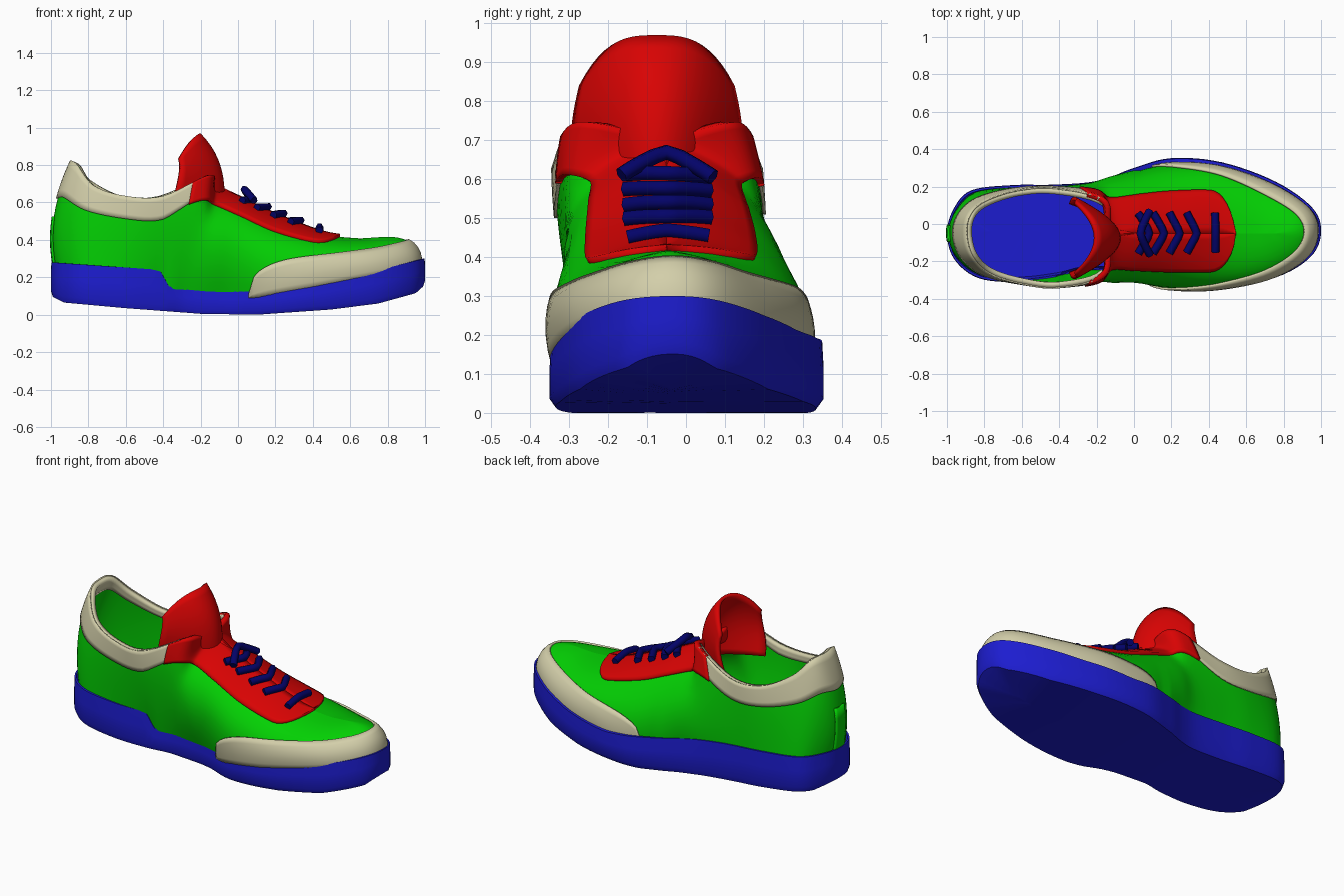
import bpy, math
from mathutils import Vector

cube = bpy.data.objects.get("Cube")
if cube:
    bpy.data.objects.remove(cube)


def material(name, rgb):
    m = bpy.data.materials.new(name)
    m.use_nodes = True
    m.diffuse_color = (*rgb, 1)
    m.node_tree.nodes["Principled BSDF"].inputs["Base Color"].default_value = (*rgb, 1)
    return m


GREEN = material("green_fabric", (0.001, 0.63, 0.001))
RED = material("red_leather", (0.69, 0.001, 0.001))
BLUE = material("blue_rubber", (0.012, 0.012, 0.63))
BEIGE = material("beige_suede", (0.65, 0.62, 0.4))
NAVY = material("navy_cord", (0.001, 0.001, 0.14))

# Guide curves around the shoe: heel, along -y to the toe, back along +y
OUTLINE = [(-1, -.05), (-.96, -.19), (-.83, -.29), (-.62, -.31), (-.42, -.285), (-.28, -.25),
           (-.13, -.25), (0, -.27), (.2, -.34), (.45, -.345), (.76, -.285), (.945, -.175), (1, -.045),
           (.955, .085), (.76, .225), (.47, .33), (.2, .352), (0, .3), (-.13, .25), (-.25, .222),
           (-.45, .21), (-.65, .208), (-.87, .18), (-.965, .08)]
SHOULDER = [(-.985, -.05, .52), (-.945, -.17, .53), (-.82, -.27, .48), (-.6, -.315, .44),
            (-.4, -.32, .42), (-.22, -.31, .47), (-.12, -.3, .48), (0, -.295, .45),
            (.2, -.305, .38), (.45, -.3, .34), (.7, -.25, .345), (.87, -.155, .37), (.925, -.04, .385),
            (.87, .065, .375), (.68, .165, .35), (.45, .235, .35), (.2, .24, .39), (0, .22, .45),
            (-.13, .21, .48), (-.24, .205, .47), (-.45, .2, .43), (-.65, .19, .45),
            (-.85, .145, .49), (-.95, .06, .53)]
RIM = [(-.89, -.05, .82), (-.86, -.17, .805), (-.77, -.26, .69), (-.6, -.315, .635),
       (-.4, -.335, .635), (-.16, -.265, .745), (-.13, -.05, .69), (.02, -.05, .615),
       (.2, -.05, .53), (.45, -.05, .435), (.62, -.05, .41), (.72, -.05, .412), (.76, -.05, .415),
       (.72, -.05, .412), (.62, -.05, .41), (.45, -.05, .435), (.2, -.05, .53), (.02, -.05, .615),
       (-.13, -.05, .69), (-.16, .12, .745), (-.42, .185, .635), (-.62, .175, .635),
       (-.79, .12, .72), (-.87, .05, .81)]
N = len(OUTLINE)


def around(points, u):
    """Smooth closed curve through the guide points."""
    i = math.floor(u)
    t = u - i
    a, b, c, d = (Vector(points[(i + k) % N]) for k in (-1, 0, 1, 2))
    m, n = (c - a) / 2, (d - b) / 2
    return b + m * t + (3 * (c - b) - 2 * m - n) * t * t + (2 * (b - c) + m + n) * t ** 3


def ramp(x, points):
    """Straight-line interpolation between points."""
    if x <= points[0][0]:
        return points[0][1]
    for (x0, y0), (x1, y1) in zip(points, points[1:]):
        if x <= x1:
            return y0 + (y1 - y0) * (x - x0) / (x1 - x0)
    return points[-1][1]


def sole_top(x, u):
    if u % N < N / 2:
        return ramp(x, [(-1, .28), (-.42, .24), (-.37, .15), (.1, .13), (.4, .175), (.8, .25), (1, .3)])
    return ramp(x, [(-1, .28), (-.4, .24), (0, .2), (.3, .18), (.6, .21), (.8, .25), (1, .3)])


def sole_bottom(x):
    return ramp(x, [(-1, .1), (-.93, .065), (-.6, .035), (-.2, .005), (.1, 0), (.5, .028), (.75, .06), (.95, .115), (1, .16)])


def shell(u, v):
    """Point on the upper: v runs from the sole to the rim or ridge."""
    o = around(OUTLINE, u)
    inset = .91 if o.y > 0 and o.x > 0 else .95
    base = Vector((o.x * .975, -.03 + (o.y + .03) * inset, sole_top(o.x, u) - .04))
    return (base * (2 * v - 1) * (v - 1) + around(SHOULDER, u) * 4 * v * (1 - v)
            + around(RIM, u) * v * (2 * v - 1))


def raised(u, v, lift):
    e = .02
    w = min(v, .97)
    n = (shell(u + e, w) - shell(u - e, w)).cross(shell(u, w + e) - shell(u, w - e))
    if v == 1 and 6 <= u <= N - 6:
        n.y = 0  # both halves meet on the ridge
    return shell(u, v) + n.normalized() * lift


def grid(name, func, cols, rows, mat, closed=False, thick=0):
    """Mesh surface from func(s, t) with s and t in 0..1."""
    verts = [func(i / cols, j / rows) for i in range(cols + (not closed)) for j in range(rows + 1)]
    step, count = rows + 1, len(verts)
    faces = [[(i * step + j) % count, ((i + 1) * step + j) % count,
              ((i + 1) * step + j + 1) % count, (i * step + j + 1) % count]
             for i in range(cols) for j in range(rows)]
    mesh = bpy.data.meshes.new(name)
    mesh.from_pydata(verts, [], faces)
    mesh.materials.append(mat)
    obj = bpy.data.objects.new(name, mesh)
    bpy.context.collection.objects.link(obj)
    if thick:
        mod = obj.modifiers.new("thickness", "SOLIDIFY")
        mod.thickness = thick
        mod.offset = -1
    bpy.ops.object.select_all(action="DESELECT")
    obj.select_set(True)
    bpy.context.view_layer.objects.active = obj
    bpy.ops.object.shade_smooth_by_angle(angle=math.radians(40))


def patch(name, u0, u1, low, high, lift, mat, cols, rows, thick):
    """Panel laid on the upper between two v limits."""
    def func(s, t):
        bottom, top = low(s), high(s)
        return raised(u0 + (u1 - u0) * s, top if t == 1 else bottom + (top - bottom) * t, lift)
    grid(name, func, cols, rows, mat, thick=thick)


# Sole: bottom spine, rounded lower edge, side wall, insole
def sole_point(s, t):
    u = s * N
    o = around(OUTLINE, u)
    shrink, level = [(0, 0), (.5, 0), (.95, 0), (1, .15), (1, .6), (.99, 1), (.95, 1), (.9, .75), (0, .75)][round(t * 8)]
    spine = Vector((o.x * .8, -.04))
    p = spine.lerp(o, shrink)
    low = sole_bottom(p.x)
    top = sole_top(o.x, u) if level > .8 or shrink == 1 else .25
    return Vector((p.x, p.y, low + (top - low) * level))


grid("sole", sole_point, N * 6, 8, BLUE, closed=True)

# Upper and its panels
grid("upper", lambda s, t: shell(s * N, t), N * 5, 12, GREEN, closed=True)
patch("collar", 19, 29, lambda s: .67 + .15 * abs(2 * s - 1) ** 6, lambda s: 1, .009, BEIGE, 60, 5, .008)
patch("collar_lining", 19, 29, lambda s: .87, lambda s: 1, .002, BEIGE, 60, 3, .028)
patch("toe_guard", 7.35, 16.5, lambda s: 0,
      lambda s: .03 + .54 * max(0, math.sin(math.pi * s)) ** .5, .011, BEIGE, 64, 5, .012)
patch("heel_tab", -.35, .35, lambda s: 0, lambda s: .5, .012, GREEN, 6, 5, .012)


def throat_edge(s):
    return .65 + .1 * (1 - s) ** 2 + .35 * max(0, (s - .86) / .14) ** 2


patch("throat_panel_right", 4.6, 9.5, throat_edge, lambda s: 1, .016, RED, 50, 8, .03)
patch("throat_panel_left", 14.5, 19.4, lambda s: throat_edge(1 - s), lambda s: 1, .016, RED, 50, 8, .03)


# Tongue: curled flap with a rounded top
def tongue_point(s, t):
    a = 2 * s - 1
    width = .2 + .02 * math.sin(math.pi * t)
    x = -.07 - .13 * t ** 3 - .27 * a * a * (1 - .58 * t * t)
    return Vector((x, -.075 + a * width, .57 + t * (.4 - .13 * abs(a) ** 3)))


grid("tongue", tongue_point, 24, 12, RED, thick=.02)


# Laces: cords that follow the throat, bent forward in the middle
def lace(name, u, bend, lift):
    path = []
    for k in range(-6, 7):
        f = abs(k) / 6
        w = u + bend * (1 - f)
        path.append(raised(w if k < 0 else N - w, 1 - .14 * f, lift))
    curve = bpy.data.curves.new(name, "CURVE")
    curve.dimensions = "3D"
    curve.bevel_depth = .021
    curve.bevel_resolution = 1
    curve.use_fill_caps = True
    curve.materials.append(NAVY)
    spline = curve.splines.new("POLY")
    spline.points.add(len(path) - 1)
    for point, co in zip(spline.points, path):
        point.co = (*co, 1)
    bpy.context.collection.objects.link(bpy.data.objects.new(name, curve))


for n, (u, bend) in enumerate([(7.3, -.35), (7.0, .3), (7.45, .3), (7.9, .25), (8.3, .2), (8.9, 0)]):
    lace(f"lace_{n + 1}", u, bend, .055 if n == 0 else .028)
